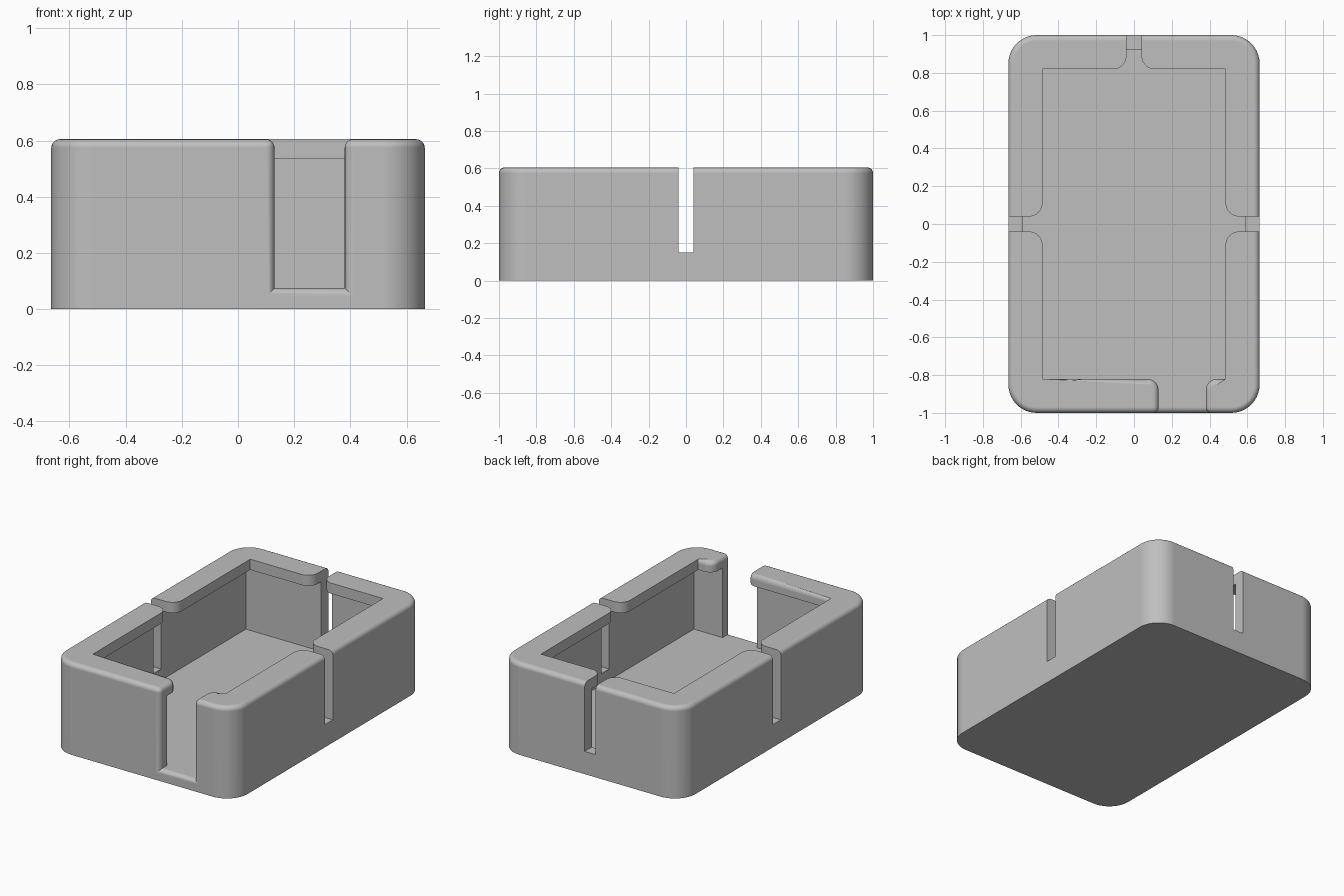
import bpy
import bmesh
from math import cos, sin, pi, radians
from mathutils import Matrix

cube = bpy.data.objects.get("Cube")
if cube:
    bpy.data.objects.remove(cube, do_unlink=True)

HX, HY, TOP = 0.665, 1.0, 0.605        # outer half sizes and height
LIP_X, LIP_Y, LIP_Z = 0.485, 0.82, 0.535  # opening and underside of the lip
FLOOR, WALL = 0.075, 0.075
ROUND = 0.03


def arc(cx, cy, r, start, steps=10):
    """Quarter circle, counter-clockwise from the start angle in degrees."""
    return [(cx + r * cos(radians(start) + pi / 2 * i / steps),
             cy + r * sin(radians(start) + pi / 2 * i / steps)) for i in range(steps + 1)]


def prism(name, outline, z0, z1, turn=0):
    bm = bmesh.new()
    face = bm.faces.new([bm.verts.new((x, y, z0)) for x, y in outline])
    up = bmesh.ops.extrude_face_region(bm, geom=[face])["geom"]
    bmesh.ops.translate(bm, vec=(0, 0, z1 - z0),
                        verts=[v for v in up if isinstance(v, bmesh.types.BMVert)])
    bmesh.ops.rotate(bm, verts=bm.verts, matrix=Matrix.Rotation(radians(turn), 3, "Z"))
    bmesh.ops.recalc_face_normals(bm, faces=bm.faces)
    mesh = bpy.data.meshes.new(name)
    bm.to_mesh(mesh)
    bm.free()
    obj = bpy.data.objects.new(name, mesh)
    bpy.context.collection.objects.link(obj)
    return obj


def box(name, hx, hy, z0, z1):
    return prism(name, [(-hx, -hy), (hx, -hy), (hx, hy), (-hx, hy)], z0, z1)


def channel(name, centre, half, flare, outer, inner, bottom, turn=0):
    """Cutter through the front wall whose inner mouth flares with rounded lips."""
    a, b, y = centre - half, centre + half, -inner - flare
    left = arc(a - flare, y, flare, 0)
    right = arc(b + flare, y, flare, 90)
    outline = [(a, -outer)] + left + [(a - flare, 0.1 - inner), (b + flare, 0.1 - inner)]
    return prism(name, outline + right + [(b, -outer)], bottom, 0.8, turn)


def cut(obj, cutter):
    mod = obj.modifiers.new("cut", "BOOLEAN")
    mod.operation, mod.solver, mod.object = "DIFFERENCE", "EXACT", cutter
    bpy.context.view_layer.update()
    result = obj.evaluated_get(bpy.context.evaluated_depsgraph_get())
    mesh = bpy.data.meshes.new_from_object(result)
    obj.modifiers.clear()
    obj.data = mesh
    bpy.data.objects.remove(cutter, do_unlink=True)


# Outer body with rounded upright corners
r = 0.15
outline = (arc(HX - r, HY - r, r, 0) + arc(r - HX, HY - r, r, 90)
           + arc(r - HX, r - HY, r, 180) + arc(HX - r, r - HY, r, 270))
case = prism("open_case", outline, 0, TOP)

# Hollow, lipped opening and wide front gap
cut(case, box("hollow", HX - WALL, HY - WALL, FLOOR, LIP_Z))
cut(case, box("opening", LIP_X, LIP_Y, 0.4, 0.8))
cut(case, channel("front_gap", 0.255, 0.125, 0.06, 1.2, LIP_Y, FLOOR))

# Round the outer rim, the front lip and the edges of the gap
bm = bmesh.new()
bm.from_mesh(case.data)
bmesh.ops.remove_doubles(bm, verts=bm.verts, dist=0.0005)
bmesh.ops.dissolve_limit(bm, angle_limit=radians(1), verts=bm.verts, edges=bm.edges)


def is_rounded(edge):
    a, b = (v.co for v in edge.verts)
    mid = (a + b) / 2
    if min(a.z, b.z) > TOP - 0.001:
        side = abs(abs(mid.x) - LIP_X) < 0.002 and abs(a.x - b.x) < 0.001 and mid.y > -LIP_Y
        back = abs(mid.y - LIP_Y) < 0.002 and abs(a.y - b.y) < 0.001 and abs(mid.x) < LIP_X
        return not side and not back
    return max(a.y, b.y) < 0.001 - HY and min(a.z, b.z) > 0.05 and 0 < mid.x < 0.5


bmesh.ops.bevel(bm, geom=[e for e in bm.edges if is_rounded(e)], offset=ROUND,
                offset_type="OFFSET", segments=5, profile=0.5, affect="EDGES",
                clamp_overlap=False)
bm.to_mesh(case.data)
bm.free()

# Narrow slots in the back, left and right walls
for name, turn, outer, inner in (("back_slot", 180, 1.2, LIP_Y),
                                 ("left_slot", 90, 0.9, LIP_X),
                                 ("right_slot", 270, 0.9, LIP_X)):
    cut(case, channel(name, 0, 0.04, 0.07, outer, inner, 0.15, turn))

# Single grey finish
grey = bpy.data.materials.new("plain_grey")
grey.use_nodes = True
colour = (0.52, 0.52, 0.52, 1)
grey.diffuse_color = colour
grey.node_tree.nodes["Principled BSDF"].inputs["Base Color"].default_value = colour
case.data.materials.clear()
case.data.materials.append(grey)

bpy.ops.object.select_all(action="DESELECT")
case.select_set(True)
bpy.context.view_layer.objects.active = case
bpy.ops.object.shade_smooth_by_angle(angle=radians(30))
case.modifiers.new("even_shading", "WEIGHTED_NORMAL").keep_sharp = True
